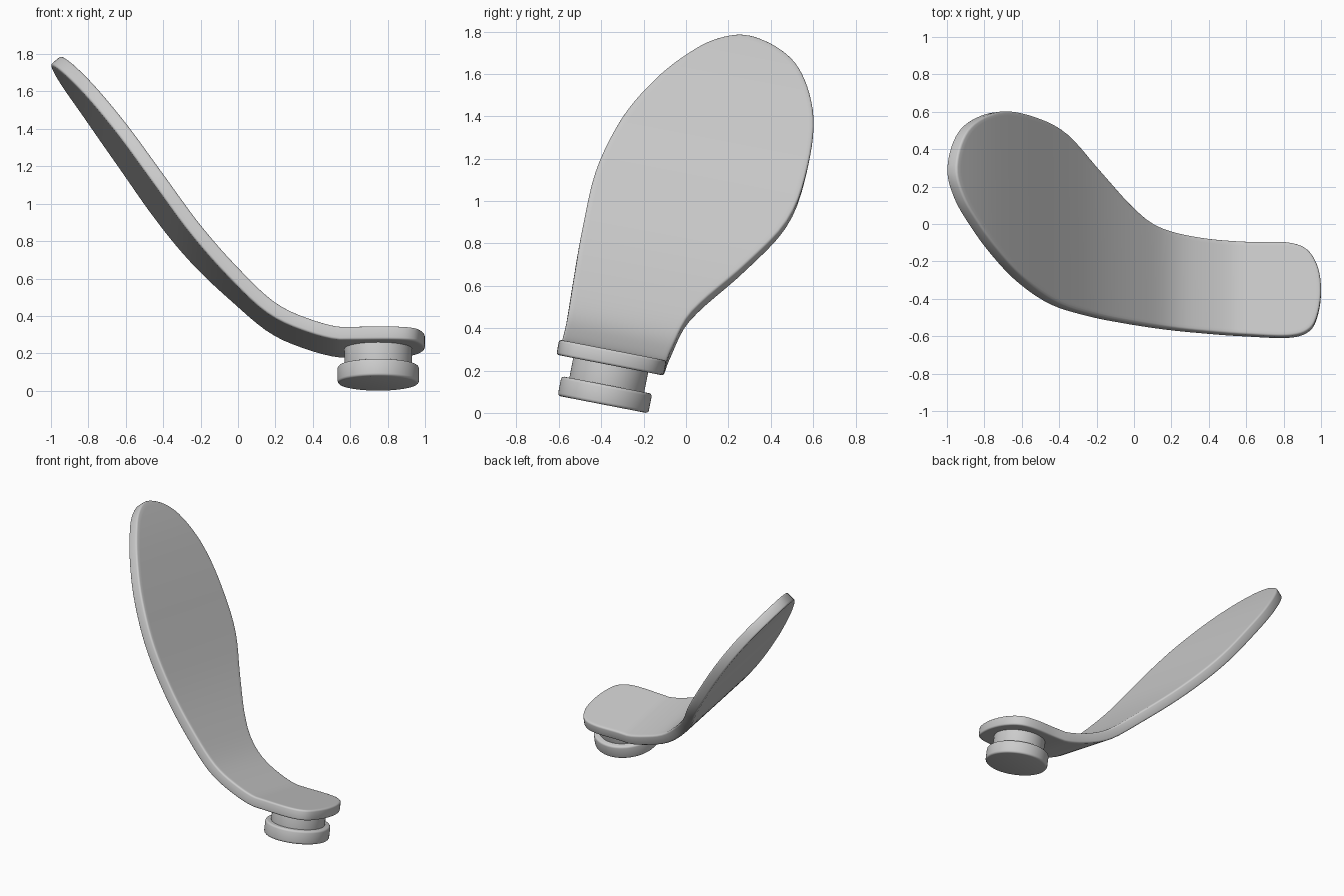
import bpy, bmesh, math
from mathutils import Vector

cube = bpy.data.objects.get("Cube")
if cube:
    bpy.data.objects.remove(cube, do_unlink=True)

TILT = math.radians(11)      # whole part leans about the x axis
SIN, COS = math.sin(TILT), math.cos(TILT)
PLATE_TOP, THICKNESS = 0.225, 0.072
STATIONS = 72                # cross strips along the blade

# Height of the blade's upper surface, sampled at even steps in x from -1.2
STEP, START = 0.2, -1.2
HEIGHTS = [2.09, 1.87, 1.63, 1.353, 1.058, 0.778, 0.547, 0.358, 0.263, 0.214, 0.2, 0.19, 0.18]

# Blade outline seen from above, from the heel tip along the front and back again
OUTLINE = [
    (1.0, -0.34), (0.985, -0.47), (0.94, -0.56), (0.83, -0.597), (0.6, -0.59),
    (0.4, -0.575), (0.2, -0.555), (0, -0.525), (-0.2, -0.485), (-0.4, -0.42),
    (-0.58, -0.295), (-0.72, -0.145), (-0.83, 0.005), (-0.908, 0.14), (-0.948, 0.285),
    (-0.92, 0.44), (-0.845, 0.545), (-0.7, 0.603), (-0.53, 0.575), (-0.355, 0.485),
    (-0.18, 0.29), (0, 0.09), (0.14, -0.015), (0.35, -0.07), (0.6, -0.093),
    (0.81, -0.095), (0.92, -0.13), (0.98, -0.22),
]


def spline(a, b, c, d, t):
    """Catmull-Rom curve from b to c; works on numbers and vectors."""
    return b + (c - a) * (t / 2) + (a * 2 - b * 5 + c * 4 - d) * (t * t / 2) \
        + ((b - c) * 3 + d - a) * (t ** 3 / 2)


def surface_height(x):
    u = (x - START) / STEP
    i = max(1, min(int(u), len(HEIGHTS) - 3))
    return max(PLATE_TOP, spline(*HEIGHTS[i - 1:i + 3], u - i))


def closed_curve(points, samples):
    pts = [Vector(p) for p in points]
    n = len(pts)
    return [spline(*(pts[(i + k) % n] for k in range(-1, 3)), s / samples)
            for i in range(n) for s in range(samples)]


def edge_y(side, x):
    """Height of an edge line, ordered by rising x, at the given x."""
    for a, b in zip(side, side[1:]):
        if a.x <= x <= b.x:
            return a.y + (b.y - a.y) * (x - a.x) / max(b.x - a.x, 1e-9)
    return side[-1].y


def finish(obj, bevel):
    """Round the rims, apply the modifiers and smooth the shading."""
    mod = obj.modifiers.new("Rounded rim", 'BEVEL')
    mod.width = bevel
    mod.segments = 3
    mod.limit_method = 'ANGLE'
    mod.angle_limit = math.radians(45)
    bpy.ops.object.select_all(action='DESELECT')
    obj.select_set(True)
    bpy.context.view_layer.objects.active = obj
    bpy.ops.object.convert(target='MESH')
    bpy.ops.object.shade_smooth_by_angle(angle=math.radians(35))


def make_blade():
    # Split the outline at its two tips into a front and a back edge
    loop = closed_curve(OUTLINE, 8)
    heel = max(range(len(loop)), key=lambda i: loop[i].x)
    loop = loop[heel:] + loop[:heel]
    toe = min(range(len(loop)), key=lambda i: loop[i].x)
    front = loop[toe::-1]
    back = loop[toe:] + loop[:1]

    # Join both edges with strips that get closer towards the tips
    bm = bmesh.new()
    rows = [[bm.verts.new((*loop[toe], 0))]]
    low, high = loop[toe].x, loop[0].x
    for i in range(1, STATIONS):
        x = low + (high - low) * (1 - math.cos(math.pi * i / STATIONS)) / 2
        rows.append([bm.verts.new((x, edge_y(side, x), 0)) for side in (front, back)])
    rows.append([bm.verts.new((*loop[0], 0))])
    for a, b in zip(rows, rows[1:]):
        bm.faces.new([a[0], *b, *a[:0:-1]])
    bm.normal_update()

    # A border ring keeps the rim clean, then the sheet is bent to shape
    bmesh.ops.inset_region(bm, faces=bm.faces[:], thickness=0.025,
                           use_boundary=True, use_even_offset=True)
    for v in bm.verts:
        v.co.z = (surface_height(v.co.x) - v.co.y * SIN) / COS
    mesh = bpy.data.meshes.new("blade")
    bm.to_mesh(mesh)
    bm.free()
    obj = bpy.data.objects.new("blade", mesh)
    bpy.context.collection.objects.link(obj)
    solid = obj.modifiers.new("Thickness", 'SOLIDIFY')
    solid.thickness = THICKNESS
    solid.offset = -1
    solid.use_even_offset = True
    finish(obj, 0.012)


def make_round(name, radius, low, high, bevel):
    """Cylinder on the tilted stud axis between two heights along it."""
    across, mid = -0.392, (low + high) / 2
    bpy.ops.mesh.primitive_cylinder_add(
        vertices=64, radius=radius, depth=high - low, rotation=(-TILT, 0, 0),
        location=(0.75, across * COS + mid * SIN, mid * COS - across * SIN))
    obj = bpy.context.object
    obj.name = obj.data.name = name
    finish(obj, bevel)


make_blade()
make_round("stud_neck", 0.18, 0.04, PLATE_TOP - 0.04, 0.005)
make_round("stud_foot", 0.218, -0.036, 0.058, 0.014)
